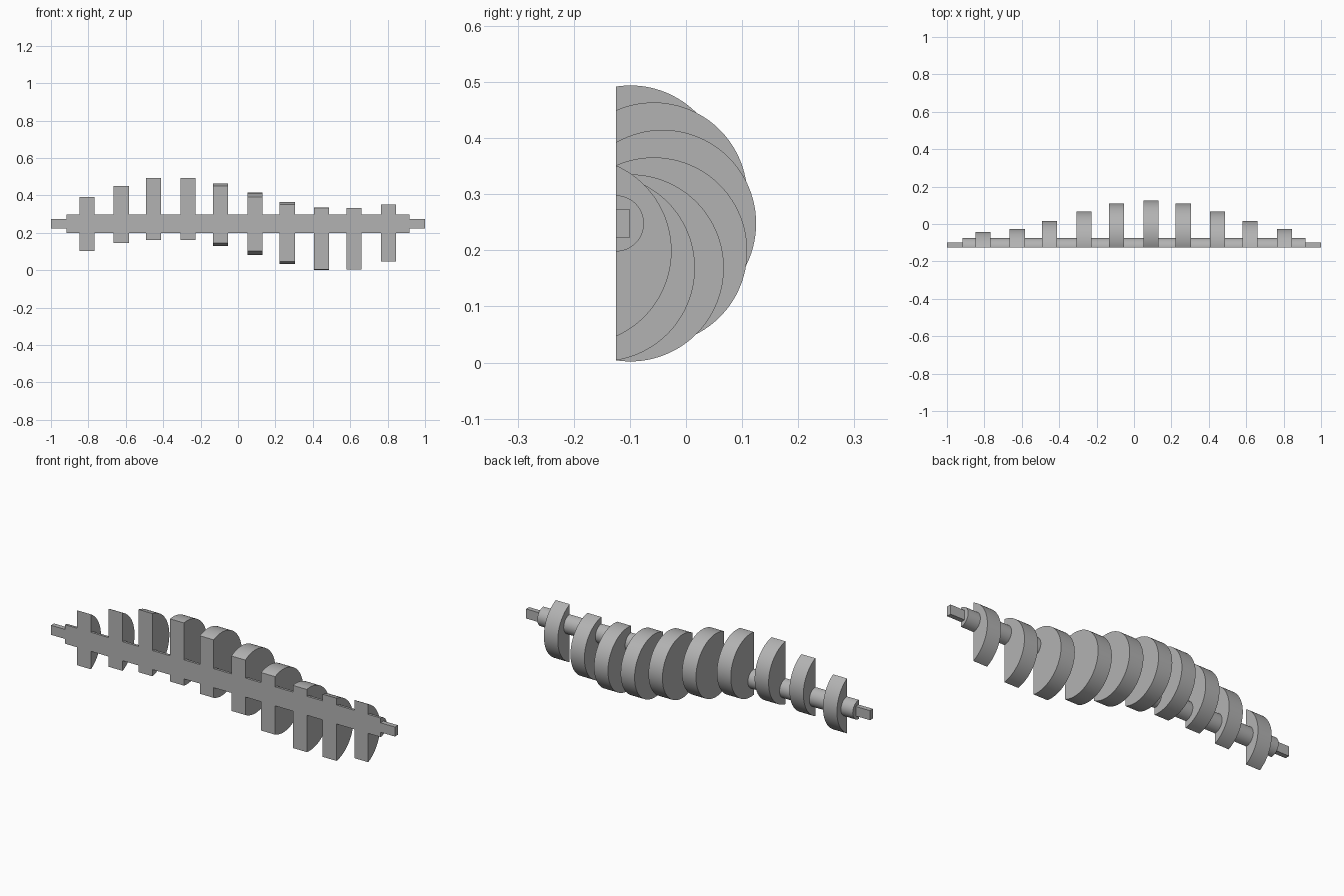
import bpy, bmesh, math

old = bpy.data.objects.get("Cube")
if old:
    bpy.data.objects.remove(old, do_unlink=True)

CUT_Y = -0.125      # flat section plane running through the shaft axis
AXIS_Z = 0.248
DISC_R = 1 / 6
THROW = 1 / 12      # distance of each disc centre from the shaft axis

steel = bpy.data.materials.new("grey_steel")
steel.use_nodes = True
grey = (0.45, 0.45, 0.45, 1)
steel.diffuse_color = grey
steel.node_tree.nodes["Principled BSDF"].inputs["Base Color"].default_value = grey


def prism(name, profile, x0, x1):
    """Extrude a closed (y, z) profile, given relative to the axis, along x."""
    bm = bmesh.new()
    verts = [bm.verts.new((x0, CUT_Y + y, AXIS_Z + z)) for y, z in profile]
    face = bm.faces.new(verts)
    ext = bmesh.ops.extrude_face_region(bm, geom=[face])
    moved = [g for g in ext["geom"] if isinstance(g, bmesh.types.BMVert)]
    bmesh.ops.translate(bm, verts=moved, vec=(x1 - x0, 0, 0))
    bmesh.ops.recalc_face_normals(bm, faces=bm.faces)
    mesh = bpy.data.meshes.new(name)
    bm.to_mesh(mesh)
    bm.free()
    mesh.materials.append(steel)
    obj = bpy.data.objects.new(name, mesh)
    bpy.context.collection.objects.link(obj)
    bpy.ops.object.select_all(action="DESELECT")
    obj.select_set(True)
    bpy.context.view_layer.objects.active = obj
    bpy.ops.object.shade_smooth_by_angle(angle=math.radians(30))
    return obj


def cut_circle(radius, cy=0.0, cz=0.0, steps=64):
    """The part of a circle lying behind the section plane."""
    half = math.acos(-cy / radius)
    angles = [half * (2 * i / steps - 1) for i in range(steps + 1)]
    return [(cy + radius * math.cos(a), cz + radius * math.sin(a)) for a in angles]


# Round shaft, halved by the section plane
prism("shaft", cut_circle(0.05), -0.917, 0.917)

# Square drive ends
square = [(0, -0.025), (0.025, -0.025), (0.025, 0.025), (0, 0.025)]
prism("right_square_end", square, -1, -0.917)
prism("left_square_end", square, 0.917, 1)

# Eccentric discs in pairs, each turned a tenth of a turn from the last
for i in range(10):
    x = -0.808 + 0.357 * (i // 2) + 0.184 * (i % 2)
    turn = math.radians(-90 + 36 * i)
    outline = cut_circle(DISC_R, THROW * math.sin(turn), THROW * math.cos(turn))
    prism(f"eccentric_disc_{i + 1}", outline, x - 0.0405, x + 0.0405)
